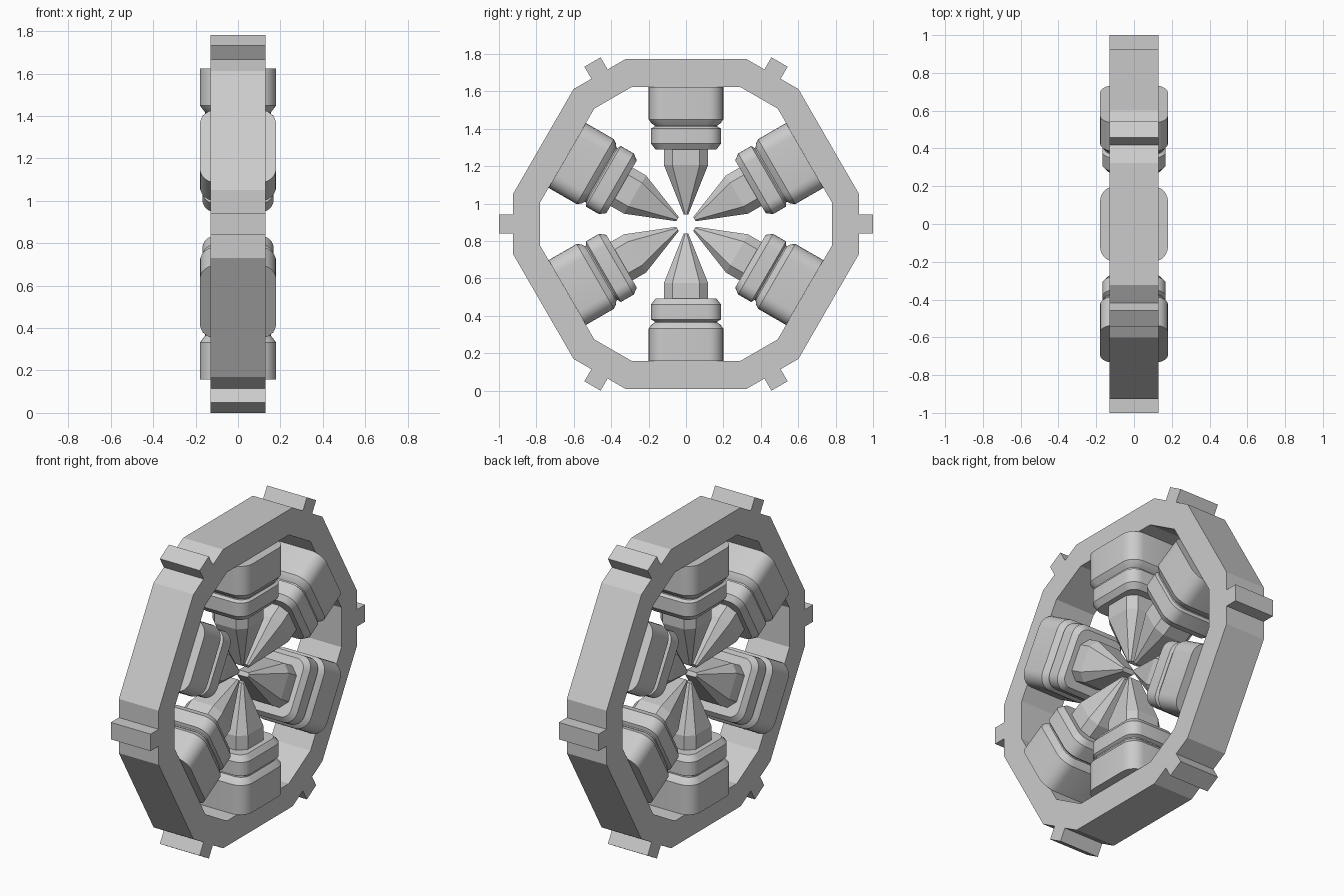
import bpy, bmesh
from math import sin, cos, pi, radians
from mathutils import Matrix, Vector

if "Cube" in bpy.data.objects:
    bpy.data.objects.remove(bpy.data.objects["Cube"])

CENTRE = Vector((0, 0, 0.891))
HALF_DEPTH = 0.13

grey = bpy.data.materials.new("light_grey")
grey.use_nodes = True
grey.diffuse_color = (0.6, 0.6, 0.6, 1)
grey.node_tree.nodes["Principled BSDF"].inputs["Base Color"].default_value = (0.6, 0.6, 0.6, 1)


def finish(name, bm, angle=0.0, smooth=False):
    """Turn a bmesh into an object rotated about the hub axis."""
    bmesh.ops.recalc_face_normals(bm, faces=bm.faces)
    mesh = bpy.data.meshes.new(name)
    bm.to_mesh(mesh)
    bm.free()
    mesh.materials.append(grey)
    obj = bpy.data.objects.new(name, mesh)
    bpy.context.collection.objects.link(obj)
    obj.matrix_world = Matrix.Translation(CENTRE) @ Matrix.Rotation(angle, 4, "X")
    if smooth:
        bpy.ops.object.select_all(action="DESELECT")
        obj.select_set(True)
        bpy.context.view_layer.objects.active = obj
        bpy.ops.object.shade_smooth_by_angle(angle=radians(25))
    return obj


def rounded_rect(hx, hy, r, steps):
    """Rectangle outline with each corner split into the given steps."""
    points = []
    for i, (sx, sy) in enumerate([(1, 1), (-1, 1), (-1, -1), (1, -1)]):
        for s in range(steps + 1):
            a = (i + s / steps) * pi / 2
            points.append((sx * (hx - r) + r * cos(a), sy * (hy - r) + r * sin(a)))
    return points


def loft(sections, steps):
    """Skin sections of (radius from hub, half x, half y, corner)."""
    bm = bmesh.new()
    rings = [[bm.verts.new((x, y, z)) for x, y in rounded_rect(hx, hy, r, steps)]
             for z, hx, hy, r in sections]
    n = len(rings[0])
    for a, b in zip(rings, rings[1:]):
        for i in range(n):
            j = (i + 1) % n
            bm.faces.new((a[i], a[j], b[j], b[i]))
    bm.faces.new(rings[0])
    bm.faces.new(rings[-1])
    return bm


def ring_outline(radius, spread):
    """Six-sided outline with cut corners, as (y, z) pairs."""
    angles = [radians(60 * k + s * spread) for k in range(6) for s in (-1, 1)]
    return [(radius * cos(a), radius * sin(a)) for a in angles]


# Outer frame
bm = bmesh.new()
loops = [[bm.verts.new((x, y, z)) for y, z in ring_outline(r, spread)]
         for r, spread, x in ((0.939, 9.8, -HALF_DEPTH), (0.939, 9.8, HALF_DEPTH),
                              (0.788, 8.5, HALF_DEPTH), (0.788, 8.5, -HALF_DEPTH))]
for a, b in zip(loops, loops[1:] + loops[:1]):
    for i in range(12):
        j = (i + 1) % 12
        bm.faces.new((a[i], a[j], b[j], b[i]))
finish("frame", bm)

# Sections from the frame inwards
COIL = [(0.733, 0.18, 0.2, 0.08), (0.56, 0.18, 0.2, 0.08),
        (0.54, 0.166, 0.186, 0.07), (0.527, 0.155, 0.168, 0.06),
        (0.52, 0.155, 0.168, 0.06), (0.51, 0.168, 0.187, 0.07),
        (0.43, 0.168, 0.187, 0.07), (0.398, 0.145, 0.163, 0.055)]
POLE = [(0.41, 0.115, 0.118, 0.045), (0.315, 0.115, 0.118, 0.045),
        (0.052, 0.04, 0.013, 0.008)]

for k in range(6):
    turn = radians(60 * k)
    finish(f"coil_{k + 1}", loft(COIL, 6), turn, smooth=True)
    finish(f"pole_{k + 1}", loft(POLE, 1), turn)
    # Mounting tab on each cut corner
    bm = bmesh.new()
    bmesh.ops.create_cube(bm, size=1)
    bmesh.ops.scale(bm, vec=(2 * HALF_DEPTH, 0.1, 0.085), verts=bm.verts)
    bmesh.ops.translate(bm, vec=(0, 0, 0.9575), verts=bm.verts)
    finish(f"mounting_tab_{k + 1}", bm, turn + radians(30))
